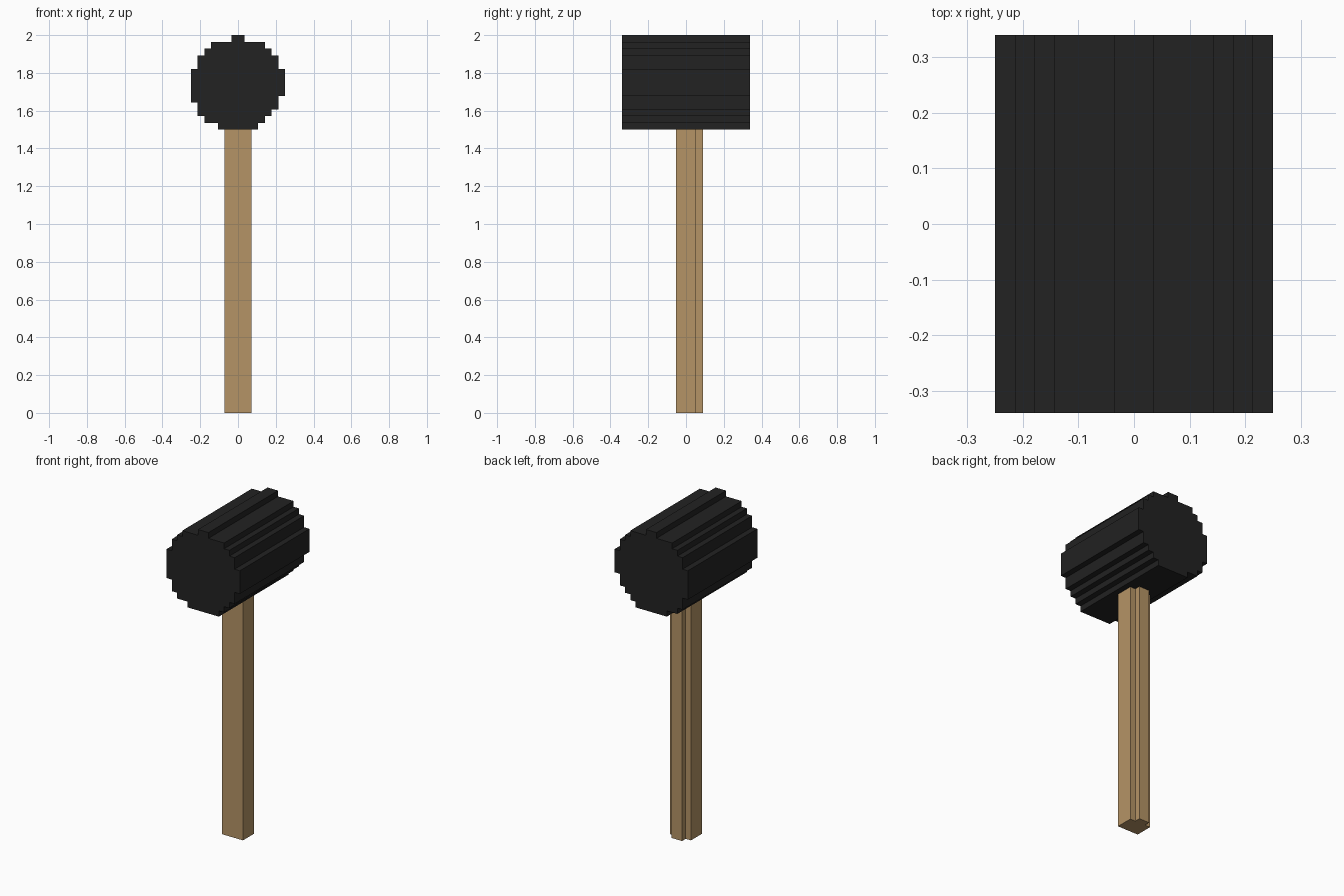
import bpy
import bmesh
from mathutils import Vector

cube = bpy.data.objects.get("Cube")
if cube:
    bpy.data.objects.remove(cube, do_unlink=True)

U = 2 / 56  # one voxel


def material(name, rgb):
    mat = bpy.data.materials.new(name)
    mat.use_nodes = True
    mat.diffuse_color = (*rgb, 1)
    mat.node_tree.nodes["Principled BSDF"].inputs["Base Color"].default_value = (*rgb, 1)
    return mat


def extrude_profile(name, points, direction, mat):
    """Fill a closed outline (in voxels) and extrude it into a solid."""
    bm = bmesh.new()
    face = bm.faces.new([bm.verts.new(Vector(p) * U) for p in points])
    result = bmesh.ops.extrude_face_region(bm, geom=[face], use_keep_orig=True)
    verts = [v for v in result["geom"] if isinstance(v, bmesh.types.BMVert)]
    bmesh.ops.translate(bm, verts=verts, vec=Vector(direction) * U)
    bmesh.ops.recalc_face_normals(bm, faces=bm.faces)
    mesh = bpy.data.meshes.new(name)
    bm.to_mesh(mesh)
    bm.free()
    mesh.materials.append(mat)
    obj = bpy.data.objects.new(name, mesh)
    bpy.context.collection.objects.link(obj)
    return obj


def stepped_edge(runs, side, top):
    """Stair outline going down from (half width, row count) runs."""
    points, z = [], top
    for width, rows in runs:
        points += [(side * width, 0, z), (side * width, 0, z - rows)]
        z -= rows
    return points


rubber = material("black rubber", (0.016, 0.016, 0.016))
wood = material("light wood", (0.462, 0.296, 0.133))

# Mallet head: stepped barrel running front to back
right_runs = [(1, 1), (4, 1), (5, 1), (6, 2), (7, 5), (6, 2), (5, 1), (3, 1)]
left_runs = [(1, 1), (4, 1), (5, 1), (6, 2), (7, 4), (6, 2), (5, 1), (4, 1), (3, 1)]
outline = stepped_edge(left_runs, 1, 56) + stepped_edge(right_runs, -1, 56)[::-1]
head = extrude_profile("mallet_head", [(x, -9.5, z) for x, _, z in outline],
                       (0, 19, 0), rubber)

# Handle: rectangular shaft with a narrower rib along the back
half = [(2, -1.5), (2, 1.5), (1, 1.5), (1, 2.5)]
section = half + [(-x, y) for x, y in reversed(half)]
handle = extrude_profile("handle", [(x, y, 0) for x, y in section], (0, 0, 42), wood)
